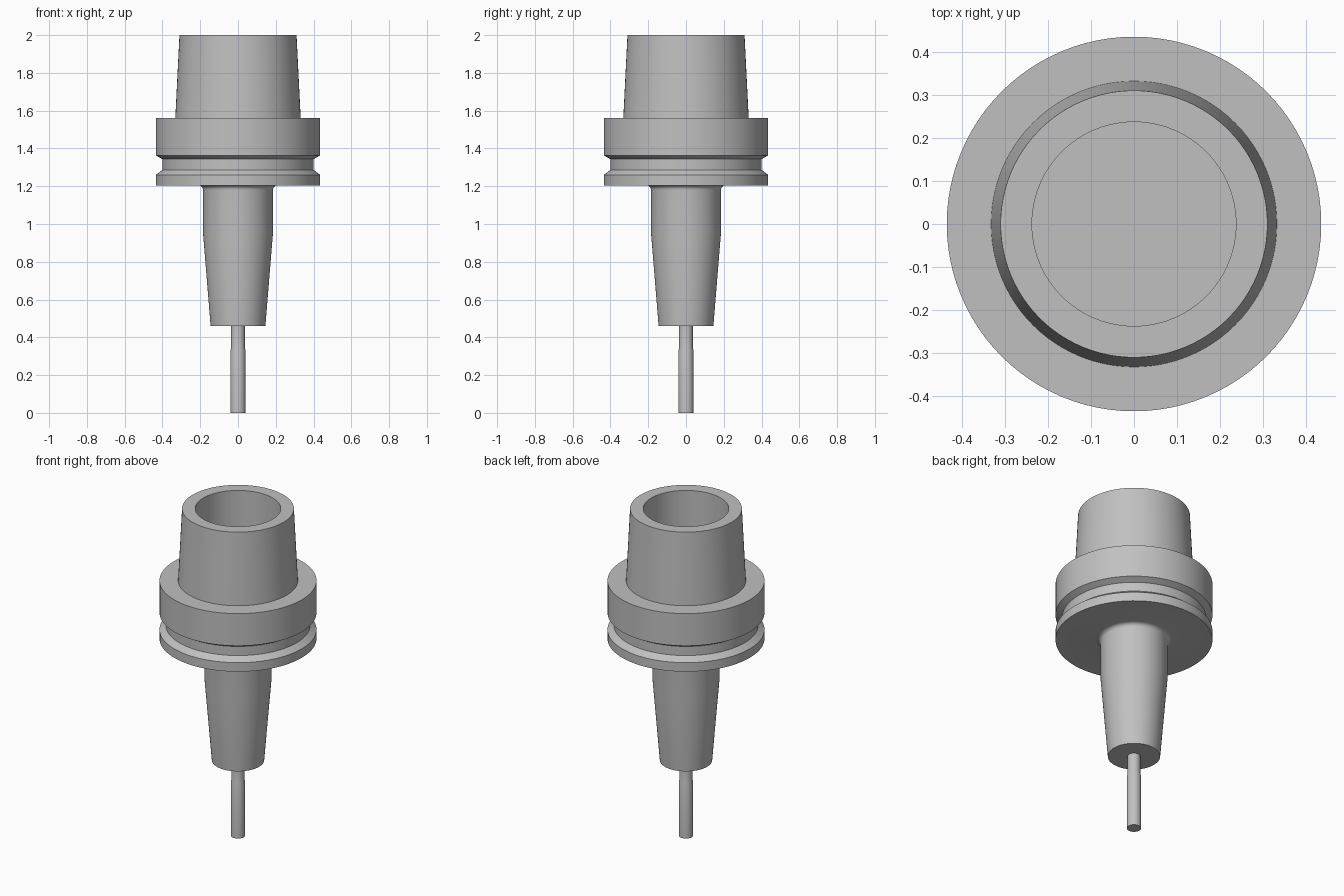
import bpy, bmesh, math

cube = bpy.data.objects.get("Cube")
if cube:
    bpy.data.objects.remove(cube, do_unlink=True)

steel = bpy.data.materials.new("steel_grey")
steel.use_nodes = True
colour = (0.53, 0.53, 0.53, 1)
steel.diffuse_color = colour
steel.node_tree.nodes["Principled BSDF"].inputs["Base Color"].default_value = colour


def lathe(name, profile, steps=96):
    """Spin an (r, z) profile, starting and ending on the axis, around z."""
    bm = bmesh.new()
    verts = [bm.verts.new((r, 0, z)) for r, z in profile]
    edges = [bm.edges.new(pair) for pair in zip(verts, verts[1:])]
    bmesh.ops.spin(bm, geom=verts + edges, cent=(0, 0, 0), axis=(0, 0, 1),
                   angle=math.tau, steps=steps)
    bmesh.ops.remove_doubles(bm, verts=bm.verts, dist=0.0001)
    bmesh.ops.recalc_face_normals(bm, faces=bm.faces)
    mesh = bpy.data.meshes.new(name)
    bm.to_mesh(mesh)
    bm.free()
    mesh.materials.append(steel)
    obj = bpy.data.objects.new(name, mesh)
    bpy.context.collection.objects.link(obj)
    bpy.ops.object.select_all(action='DESELECT')
    obj.select_set(True)
    bpy.context.view_layer.objects.active = obj
    bpy.ops.object.shade_smooth_by_angle(angle=math.radians(22))
    return obj


# Fillet between the nose and the flange underside
flange_bottom, nose_r, fillet_r = 1.205, 0.185, 0.025
fillet = []
for i in range(7):
    a = math.pi / 2 * i / 6
    fillet.append((nose_r + fillet_r * (1 - math.cos(a)),
                   flange_bottom - fillet_r * (1 - math.sin(a))))

# Holder: tapered nose, grooved flange, hollow tapered shank
nose = [(0, 0.46), (0.145, 0.46), (nose_r, 0.95)]
flange = [(0.435, flange_bottom), (0.435, 1.26), (0.4, 1.287),
          (0.4, 1.343), (0.435, 1.363), (0.435, 1.56)]
shank = [(0.332, 1.56), (0.31, 2.0), (0.237, 2.0), (0.237, 1.5), (0, 1.5)]
lathe("tool_holder", nose + fillet + flange + shank)

# Cutting tool: wider cutting end, slimmer neck held in the nose
lathe("cutting_tool", [(0, 0), (0.04, 0), (0.04, 0.33), (0.036, 0.345),
                       (0.036, 0.47), (0, 0.47)], steps=48)
